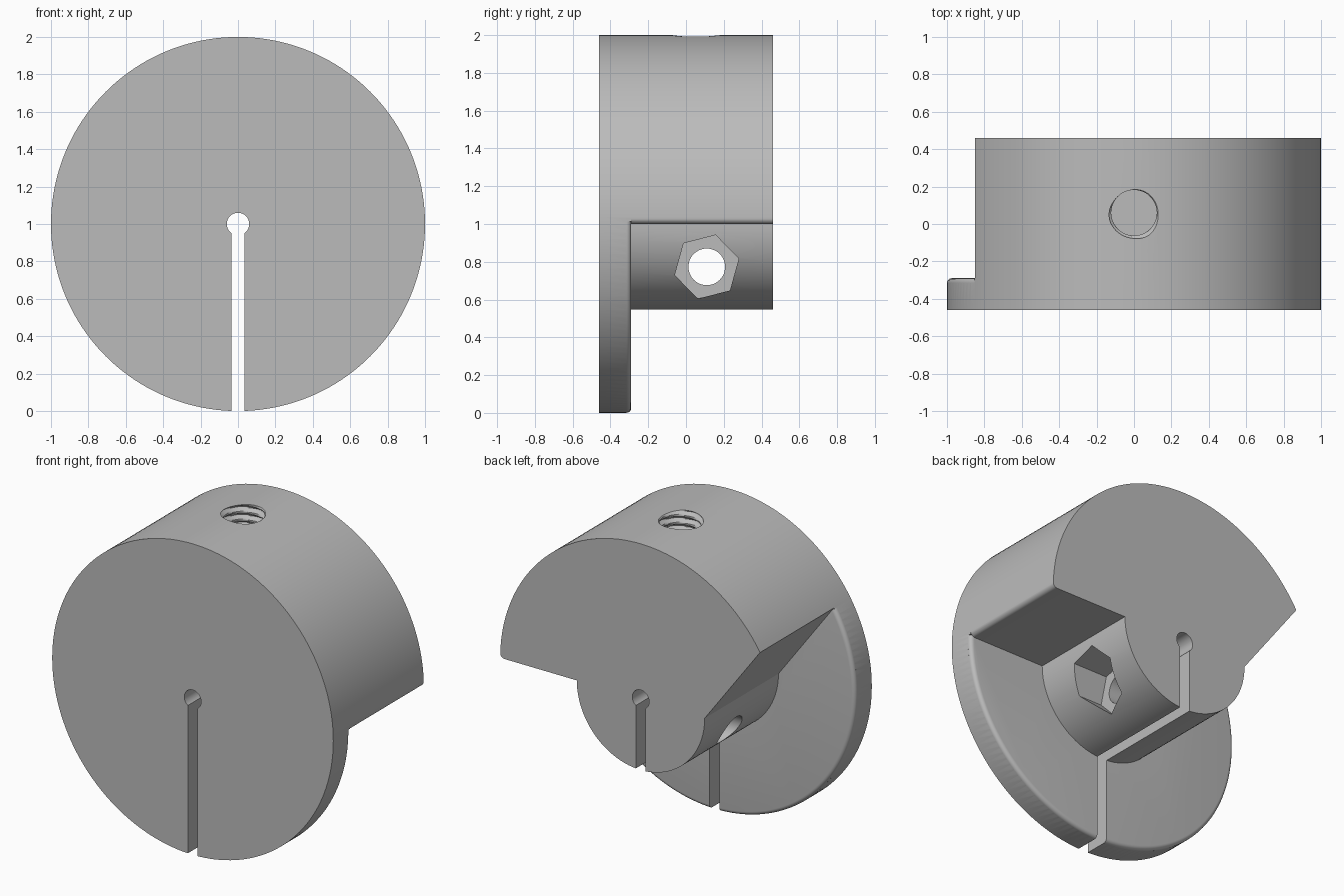
import bpy, bmesh
from math import sin, cos, pi, radians

cube = bpy.data.objects.get("Cube")
if cube:
    bpy.data.objects.remove(cube, do_unlink=True)

FRONT, STEP, BACK = -0.46, -0.29, 0.46   # depth planes along y
CZ = 1.0                                 # height of the disc axis
HUB, FILLET = 0.455, 0.025

grey = bpy.data.materials.new("plain grey")
grey.use_nodes = True
colour = (0.5, 0.5, 0.5, 1)
grey.diffuse_color = colour
grey.node_tree.nodes["Principled BSDF"].inputs["Base Color"].default_value = colour


def arc(cx, cz, r, a0, a1, n):
    """Points along an arc, angles in degrees, both ends included."""
    angles = [radians(a0 + (a1 - a0) * i / n) for i in range(n + 1)]
    return [(cx + r * cos(a), cz + r * sin(a)) for a in angles]


def skin(name, rings):
    """Closed solid through a row of closed rings, capped at both ends."""
    bm = bmesh.new()
    rows = [[bm.verts.new(p) for p in ring] for ring in rings]
    n = len(rows[0])
    for low, high in zip(rows, rows[1:]):
        for i in range(n):
            j = (i + 1) % n
            bm.faces.new((low[i], low[j], high[j], high[i]))
    bm.faces.new(rows[0][::-1])
    bm.faces.new(rows[-1])
    bmesh.ops.recalc_face_normals(bm, faces=bm.faces)
    mesh = bpy.data.meshes.new(name)
    bm.to_mesh(mesh)
    bm.free()
    mesh.materials.append(grey)
    obj = bpy.data.objects.new(name, mesh)
    bpy.context.collection.objects.link(obj)
    return obj


def prism_y(name, pts, y0, y1):
    return skin(name, [[(x, y, z) for x, z in pts] for y in (y0, y1)])


def prism_x(name, pts, x0, x1):
    return skin(name, [[(x, y, z) for y, z in pts] for x in (x0, x1)])


def circle(cx, cz, r, n, start=0):
    return arc(cx, cz, r, start, start + 360, n)[:-1]


def cut(body, cutter):
    bpy.context.view_layer.objects.active = body
    mod = body.modifiers.new("cut", "BOOLEAN")
    mod.operation, mod.solver, mod.object = "DIFFERENCE", "EXACT", cutter
    bpy.ops.object.modifier_apply(modifier=mod.name)
    bpy.data.objects.remove(cutter, do_unlink=True)


# Full drum
body = prism_y("slotted_clamp_disc", circle(0, CZ, 1, 160), FRONT, BACK)

# Relief behind the thin disc: leaves the hub and the upper sector
relief = arc(0, CZ, HUB, 180, 360, 48)
relief += arc(0.97, CZ + 0.03, 0.03, 270, 360, 6)
relief += [(1.4, CZ + 0.03), (1.4, -0.4), (-1.4, -0.4), (-1.4, CZ + 1.267)]
cut(body, prism_y("relief", relief, STEP, 0.7))

# Rounded rear rim of the exposed disc
section = arc(1 - FILLET, STEP - FILLET, FILLET, 90, 0, 5)
section += [(1.05, STEP - FILLET), (1.05, STEP + 0.002), (1 - FILLET, STEP + 0.002)]
sweep = [radians(148.5 + 212.3 * i / 100) for i in range(101)]
cut(body, skin("rim_round", [[(r * cos(a), y, CZ + r * sin(a)) for r, y in section]
                             for a in sweep]))

# Axle bore and clamping slot
cut(body, prism_y("bore", circle(0, CZ, 0.06, 40), -0.7, 0.7))
W = 0.035
cut(body, prism_y("slot", [(-W, -0.2), (W, -0.2), (W, CZ), (-W, CZ)], -0.7, 0.7))

# Cross hole with hexagonal nut pocket on the left side
cut(body, prism_x("cross_hole", circle(0.11, 0.773, 0.097, 48), -0.8, 0.8))
cut(body, prism_x("nut_pocket", circle(0.11, 0.773, 0.175, 6, 14.5), 0.2, 0.7))

# Threaded blind hole in the top
PITCH, TURNS, SIDES, STEPS = 0.05, 12, 48, 8
rings = []
for k in range(TURNS * STEPS + 1):
    ring = []
    for i in range(SIDES):
        phase = (k / STEPS - i / SIDES) % 1
        groove = max(0, 1 - abs(phase - 0.5) * 2.6)
        r, a = 0.122 + 0.025 * groove, 2 * pi * i / SIDES
        ring.append((r * cos(a), 0.06 + r * sin(a), 1.43 + PITCH * k / STEPS))
    rings.append(ring)
cut(body, skin("thread", rings))

bpy.ops.object.select_all(action="DESELECT")
body.select_set(True)
bpy.context.view_layer.objects.active = body
bpy.ops.object.shade_smooth_by_angle(angle=radians(25))
